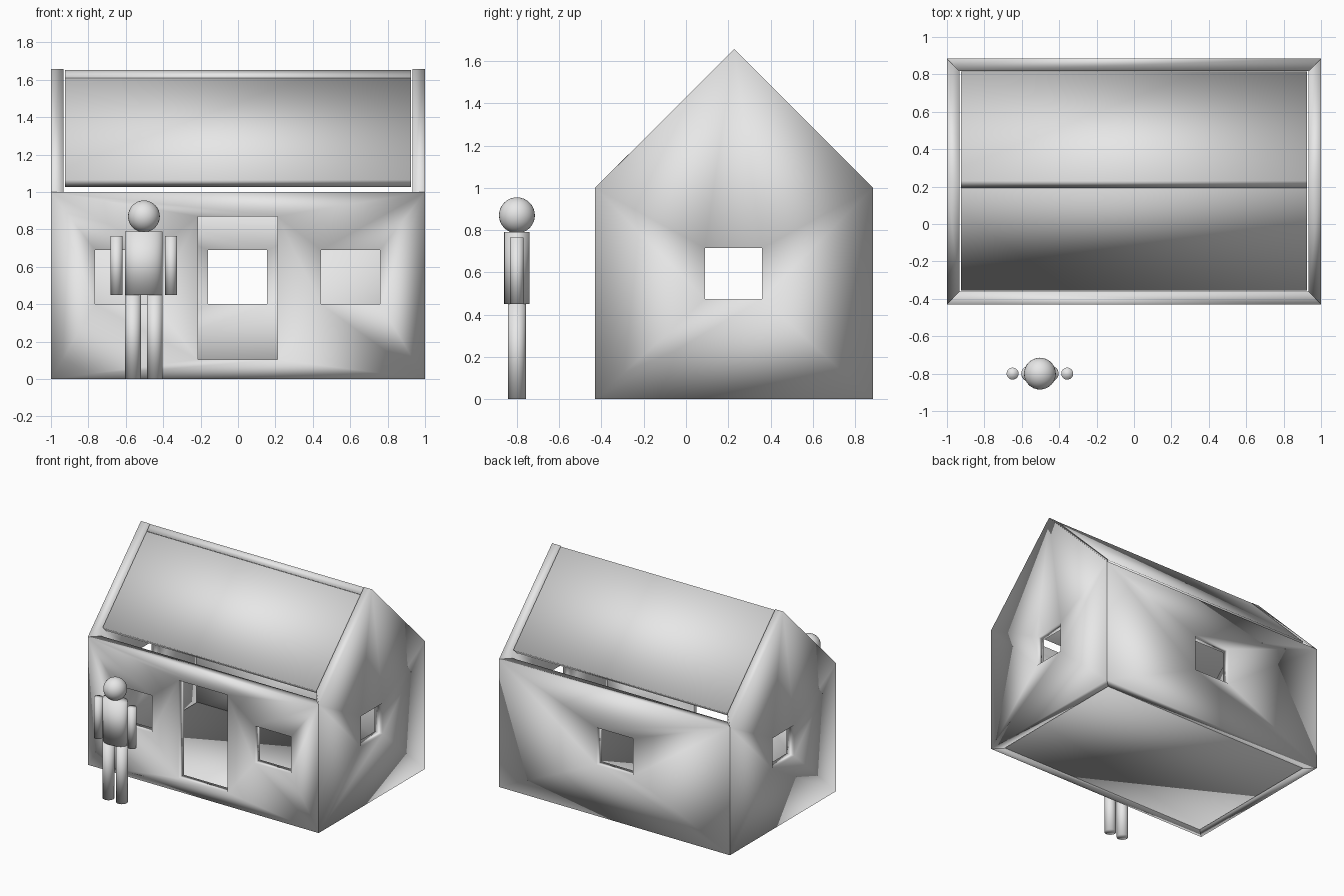
import bpy
import bmesh
from mathutils import Vector

if "Cube" in bpy.data.objects:
    bpy.data.objects.remove(bpy.data.objects["Cube"], do_unlink=True)

grey = bpy.data.materials.new("plain_grey")
grey.use_nodes = True
grey.diffuse_color = (0.8, 0.8, 0.8, 1)
grey.node_tree.nodes["Principled BSDF"].inputs["Base Color"].default_value = (0.8, 0.8, 0.8, 1)

THICK = 0.068
FRONT, BACK = -0.43, 0.885
RIDGE = (FRONT + BACK) / 2
EAVES, APEX = 1.0, 1.657
PANEL_X = 0.924


def finish(name, bm):
    """Turn the bmesh into a smooth shaded grey object."""
    bmesh.ops.recalc_face_normals(bm, faces=bm.faces)
    for face in bm.faces:
        face.smooth = True
    mesh = bpy.data.meshes.new(name)
    bm.to_mesh(mesh)
    bm.free()
    mesh.materials.append(grey)
    obj = bpy.data.objects.new(name, mesh)
    bpy.context.collection.objects.link(obj)
    return obj


def rect(u0, u1, v0, v1):
    return [(u0, v0), (u1, v0), (u1, v1), (u0, v1)]


def wall(name, outline, holes, place):
    """Wall with openings and mitred ends; place(u, v, depth) gives the point."""
    bm = bmesh.new()
    lo = min(u for u, v in outline)
    hi = max(u for u, v in outline)

    def inner(u, v):
        # sloped shoulders keep the roof edge straight through the thickness
        if v == EAVES and len(outline) == 5:
            v += THICK
        return min(max(u, lo + THICK), hi - THICK), v

    rings = []
    for depth in (0, THICK):
        side, edges = [], []
        for loop in [outline] + holes:
            pts = [inner(*p) for p in loop] if depth and loop is outline else loop
            verts = [bm.verts.new(place(u, v, depth)) for u, v in pts]
            edges += [bm.edges.new((a, b)) for a, b in zip(verts, verts[1:] + verts[:1])]
            side.append(verts)
        normal = Vector(place(0, 0, 0)) - Vector(place(0, 0, 1))
        bmesh.ops.triangle_fill(bm, use_beauty=True, edges=edges, normal=normal)
        rings.append(side)
    for a, b in zip(*rings):
        for i in range(len(a)):
            j = (i + 1) % len(a)
            bm.faces.new((a[i], a[j], b[j], b[i]))
    return finish(name, bm)


def slab(name, profile):
    """Slab with a four point y-z profile, running along x."""
    bm = bmesh.new()
    ends = [[bm.verts.new((x, y, z)) for y, z in profile] for x in (-PANEL_X, PANEL_X)]
    for end in ends:
        bm.faces.new(end)
    a, b = ends
    for i in range(4):
        j = (i + 1) % 4
        bm.faces.new((a[i], a[j], b[j], b[i]))
    return finish(name, bm)


def column(name, x, rx, ry, z0, z1):
    """Upright round or oval limb of the figure."""
    bm = bmesh.new()
    bmesh.ops.create_cone(bm, cap_ends=True, segments=32, radius1=1, radius2=1, depth=1)
    bmesh.ops.scale(bm, vec=(rx, ry, z1 - z0), verts=bm.verts)
    bmesh.ops.translate(bm, vec=(x, FIGURE_Y, (z0 + z1) / 2), verts=bm.verts)
    return finish(name, bm)


# Long walls: door and two windows in front, one window behind
long_side = rect(-1, 1, 0, EAVES)
wall("front_wall", long_side,
     [rect(-0.765, -0.445, 0.4, 0.69), rect(-0.215, 0.21, 0.105, 0.87),
      rect(0.445, 0.76, 0.4, 0.69)],
     lambda u, v, d: (u, FRONT + d, v))
wall("back_wall", long_side, [rect(-0.16, 0.155, 0.4, 0.69)],
     lambda u, v, d: (u, BACK - d, v))

# Gable walls with one window each
gable = [(FRONT, 0), (BACK, 0), (BACK, EAVES), (RIDGE, APEX), (FRONT, EAVES)]
for name, s in (("left_gable", 1), ("right_gable", -1)):
    wall(name, gable, [rect(0.09, 0.36, 0.475, 0.715)],
         lambda u, v, d, s=s: (s * (1 - d), u, v))

# Floor and roof, a hair clear of the walls
slab("floor", rect(-0.355, 0.815, 0, 0.035))
slab("front_roof", [(-0.355, 1.065), (0.19, 1.61), (0.229, 1.571), (-0.316, 1.026)])
slab("back_roof", [(0.231, 1.652), (0.816, 1.067), (0.777, 1.028), (0.192, 1.613)])

# Standing figure
FIGURE_X, FIGURE_Y = -0.503, -0.8
column("torso", FIGURE_X, 0.1, 0.06, 0.45, 0.79)
for side, s in (("left", 1), ("right", -1)):
    column(side + "_arm", FIGURE_X + s * 0.146, 0.032, 0.032, 0.45, 0.765)
    column(side + "_leg", FIGURE_X + s * 0.058, 0.042, 0.042, 0, 0.45)
bm = bmesh.new()
bmesh.ops.create_uvsphere(bm, u_segments=32, v_segments=16, radius=0.085)
bmesh.ops.translate(bm, vec=(FIGURE_X, FIGURE_Y, 0.87), verts=bm.verts)
finish("head", bm)
